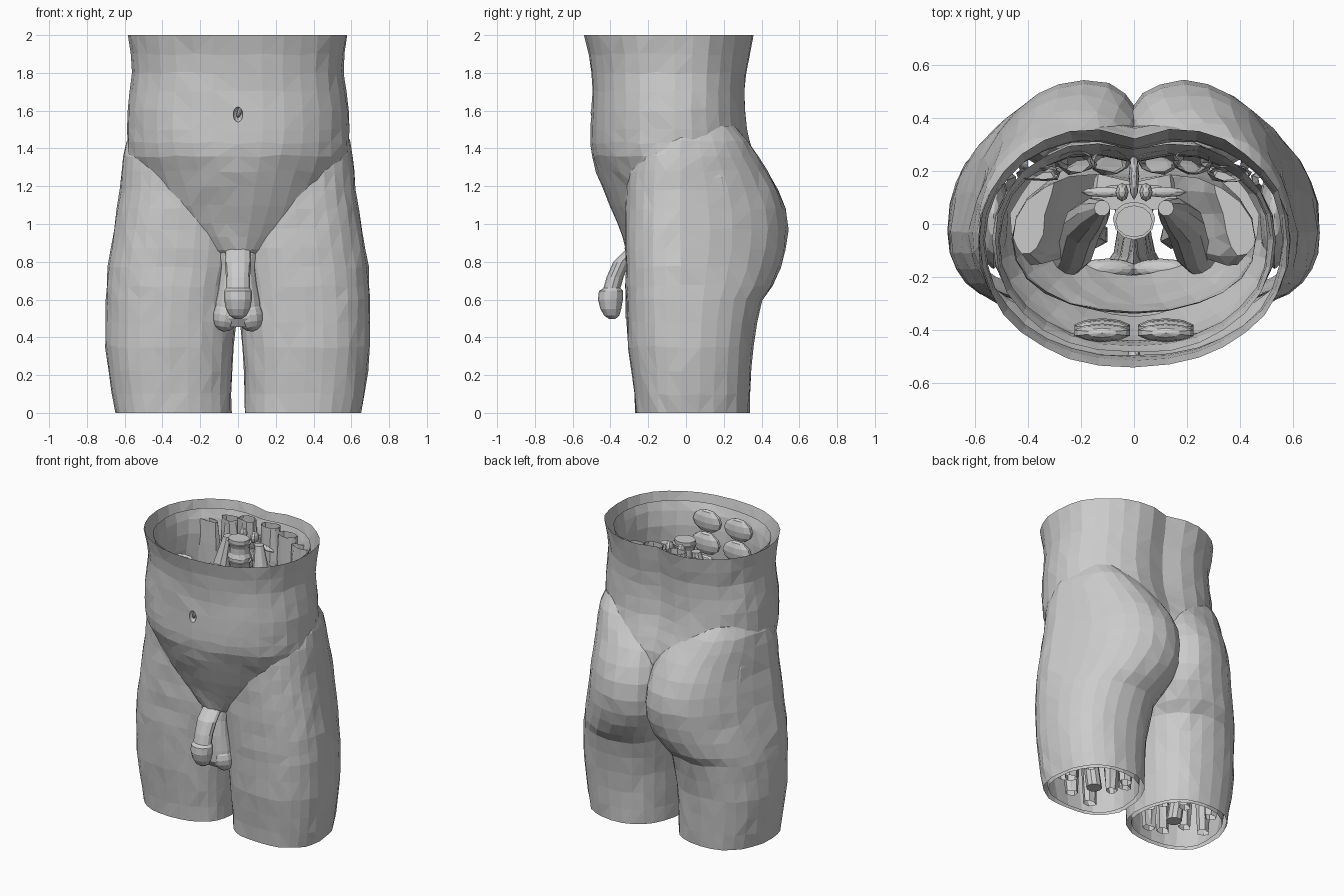
import bpy, bmesh, math, random
from mathutils import Matrix

if "Cube" in bpy.data.objects:
    bpy.data.objects.remove(bpy.data.objects["Cube"])

random.seed(4)


def ring(z, x0, x1, yf, yb, ym=0.0, n=24, p=2.3, skew=0.0, furrow=0.0):
    """Closed cross-section with separate front and back depth."""
    pts = []
    cx, rx = (x0 + x1) / 2, (x1 - x0) / 2
    for i in range(n):
        a = 2 * math.pi * i / n
        c, s = math.cos(a), math.sin(a)
        u = math.copysign(abs(c) ** (2 / p), c)
        t = math.copysign(abs(s) ** (2 / p), s)
        x = cx + rx * u - (skew * t if t > 0 else 0)
        y = ym + t * ((yb - ym) if t > 0 else (ym - yf))
        if t > 0:
            y -= furrow * math.exp(-(x / 0.13) ** 2) * t
        pts.append((x, y, z))
    return pts


def loft(name, rings, side=1, caps=True, jitter=0.0):
    bm = bmesh.new()
    rows = []
    for k, r in enumerate(rings):
        dz = jitter * 2 if 0 < k < len(rings) - 1 else 0
        rows.append([bm.verts.new((side * x + random.uniform(-jitter, jitter),
                                   y + random.uniform(-jitter, jitter),
                                   z + random.uniform(-dz, dz))) for x, y, z in r])
    n = len(rows[0])
    for a, b in zip(rows, rows[1:]):
        for i in range(n):
            j = (i + 1) % n
            bm.faces.new((a[i], a[j], b[j], b[i]))
    if caps:
        bm.faces.new(rows[0])
        bm.faces.new(rows[-1])
    bmesh.ops.recalc_face_normals(bm, faces=bm.faces)
    if jitter:
        bmesh.ops.triangulate(bm, faces=[f for f in bm.faces if len(f.verts) == 4])
    return finish(name, bm)


def finish(name, bm):
    me = bpy.data.meshes.new(name)
    bm.to_mesh(me)
    bm.free()
    ob = bpy.data.objects.new(name, me)
    bpy.context.collection.objects.link(ob)
    return ob


def blob(name, loc, size, rot=0.0, u=12, v=8):
    bm = bmesh.new()
    bmesh.ops.create_uvsphere(bm, u_segments=u, v_segments=v, radius=1)
    bmesh.ops.transform(bm, verts=bm.verts, matrix=Matrix.Translation(loc)
                        @ Matrix.Rotation(rot, 4, 'Y') @ Matrix.Diagonal((*size, 1)))
    return finish(name, bm)


def boolean(target, other, op):
    m = target.modifiers.new(op, 'BOOLEAN')
    m.operation, m.solver, m.object = op, 'EXACT', other
    bpy.context.view_layer.objects.active = target
    bpy.ops.object.modifier_apply(modifier=m.name)
    bpy.data.objects.remove(other)


# Skin of the trunk: z, half width, front, back, squareness
TRUNK = [(2.0, .58, -.54, .385, 2.2), (1.9, .567, -.515, .365, 2.2), (1.8, .56, -.50, .345, 2.2),
         (1.7, .572, -.497, .338, 2.2), (1.6, .588, -.50, .338, 2.2), (1.5, .588, -.503, .35, 2.2),
         (1.43, .588, -.506, .37, 2.15), (1.36, .588, -.498, .395, 2.05), (1.28, .57, -.475, .42, 1.9),
         (1.2, .54, -.445, .43, 1.8), (1.1, .49, -.405, .42, 1.75), (1.0, .42, -.362, .38, 1.75),
         (.93, .33, -.337, .27, 1.8), (.86, .2, -.315, .1, 2), (.8, .09, -.28, .05, 2)]
skin = loft("skin", [ring(z, -w, w, f, b, -.06, 32, p, 0, .06) for z, w, f, b, p in TRUNK], jitter=.0035)

# Hips and thighs: z, inner x, outer x, front, back, backward lean to the cleft
LEG = [(0, .035, .65, -.268, .335, 0), (.1, .033, .67, -.275, .34, 0), (.22, .028, .687, -.29, .346, 0),
       (.35, .02, .70, -.305, .355, 0), (.48, .012, .70, -.312, .375, .01), (.6, .008, .70, -.317, .402, .03),
       (.67, .003, .697, -.32, .455, .07), (.77, -.02, .69, -.32, .50, .11), (.87, -.025, .675, -.322, .528, .13),
       (.97, -.025, .658, -.322, .54, .13), (1.08, -.025, .64, -.322, .525, .12),
       (1.18, -.02, .625, -.32, .487, .10), (1.28, -.01, .617, -.316, .43, .08),
       (1.36, .02, .607, -.30, .38, .05), (1.44, .07, .59, -.2, .33, .03), (1.52, .16, .54, -.06, .26, 0)]
for s in (1, -1):
    leg = loft("leg", [ring(z, a, b, f, k, -.03, 28, 2.3, sk) for z, a, b, f, k, sk in LEG], s, jitter=.0035)
    boolean(skin, leg, 'UNION')

# Navel hollow, then open the waist and leg cuts
boolean(skin, blob("navel_cutter", (0, -.505, 1.58), (.026, .04, .04)), 'DIFFERENCE')
bm = bmesh.new()
bm.from_mesh(skin.data)
cut = [f for f in bm.faces if all(v.co.z < .001 for v in f.verts) or all(v.co.z > 1.999 for v in f.verts)]
bmesh.ops.delete(bm, geom=cut, context='FACES')
bm.to_mesh(skin.data)
bm.free()
blob("navel_fold", (.006, -.485, 1.59), (.012, .02, .03), .3, 8, 6)

# External genital anatomy
SHAFT = [(.87, -.275, .065, .04), (.8, -.34, .07, .045), (.72, -.375, .064, .045), (.66, -.392, .064, .045),
         (.645, -.397, .073, .064), (.6, -.4, .074, .066), (.55, -.398, .064, .055), (.515, -.393, .045, .04),
         (.497, -.39, .018, .016)]
loft("shaft", [ring(z, -r, r, y - d, y + d, y, 12, 2) for z, y, r, d in SHAFT])
SAC = [(.87, .11, .05), (.78, .09, .06), (.68, .1, .075), (.58, .12, .08), (.5, .125, .08), (.455, .09, .05)]
loft("scrotum", [ring(z, -w, w, -.24 - d, -.24 + d, -.24, 16, 2.2) for z, w, d in SAC])
for s in (1, -1):
    blob("scrotum_lobe", (s * .065, -.245, .515), (.07, .075, .085), s * -.15)

# Muscle wall lining the belly
o = .055
loft("abdominal_wall", [ring(min(z, 1.96), -w + o, w - o, f + o, b - o, -.06, 28, p, 0, .05)
                        for z, w, f, b, p in TRUNK[:11]], caps=False, jitter=.003)
loft("inner_lining", [ring(z, -w + .13, w - .13, f + .17, b - .13, -.06, 24, p, 0, .05)
                      for z, w, f, b, p in TRUNK[4:12]], caps=False, jitter=.004)

# Lining of the thighs
for s in (1, -1):
    loft("thigh_lining", [ring(z, a + .03, b - .03, f + .03, k - .03, -.03, 20, 2.3, sk)
                          for z, a, b, f, k, sk in LEG[:9]], s, caps=False, jitter=.003)

# Spine
for i in range(5):
    z = 1.36 + i * .125
    loft("vertebra", [ring(z + h, -r, r, .02 - r, .02 + r * .8, .02, 12, 2)
                      for h, r in ((-.05, .08), (-.02, .068), (.02, .068), (.05, .08))])
    loft("disc", [ring(z + h, -.07, .07, -.05, .07, .01, 12, 2) for h in (.05, .075)])
    blob("spinous_process", (0, .18, z - .02), (.02, .09, .04), 0, 8, 6)
    for s in (1, -1):
        blob("transverse_process", (s * .11, .12, z), (.09, .02, .018), s * .15, 8, 6)
        blob("facet_joint", (s * .045, .12, z + .05), (.025, .035, .04), 0, 8, 6)

# Sacrum
loft("sacrum", [ring(z, -w, w, y - .05, y + .05, y, 12, 2.4)
                for z, w, y in ((1.31, .16, .1), (1.2, .15, .17), (1.08, .1, .22), (.95, .05, .2), (.87, .02, .14))])

# Pelvic bones, muscles and thigh bones on both sides
for s in (1, -1):
    WING = [(1.42, .34, .47, -.12, .2), (1.33, .3, .44, -.16, .22), (1.22, .23, .36, -.14, .22),
            (1.1, .18, .28, -.1, .2), (1.0, .17, .29, -.12, .1), (.88, .16, .26, -.08, .08), (.76, .14, .2, -.02, .1)]
    loft("hip_bone", [ring(z, a, b, f, k, .04, 14, 2.2, .08) for z, a, b, f, k in WING], s, jitter=.005)
    blob("pubic_branch", (s * .1, -.17, .95), (.12, .04, .05), s * -.25)
    loft("loin_muscle", [ring(z, x - r, x + r, y - r, y + r, y, 10, 2) for z, x, y, r in
                         ((1.9, .12, .06, .03), (1.7, .15, .04, .06), (1.45, .19, 0, .075),
                          (1.2, .22, -.1, .07), (1.0, .27, -.17, .05), (.8, .3, -.05, .03))], s)
    for k, (x, y, w, d) in enumerate(((.09, .235, .075, .045), (.22, .235, .075, .045), (.36, .19, .08, .03))):
        loft("back_muscle", [ring(z, x - w * q, x + w * q, y - d * q, y + d * q, y, 10, 2)
                             for z, q in ((1.96 - .03 * k, .9), (1.75, 1), (1.5, .95), (1.25, .5))],
             s, caps=False, jitter=.008)
    for z, y in ((1.87, -.41), (1.72, -.395), (1.56, -.39), (1.4, -.395)):
        blob("belly_muscle", (s * .12, y, z), (.11, .035, .078), 0, 10, 6)
    loft("thigh_bone", [ring(z, x - r, x + r, -r, r, 0, 10, 2) for z, x, r in
                        ((.03, .33, .05), (.4, .39, .045), (.75, .44, .055), (.9, .46, .06), (.98, .44, .03))], s)
    blob("thigh_bone_head", (s * .29, 0, .97), (.075, .075, .075))
    blob("thigh_bone_neck", (s * .38, 0, .93), (.1, .045, .045), s * .6)
    for i in range(9):
        a = 2 * math.pi * i / 9
        x, y, low = .345 + .2 * math.cos(a), .03 + .2 * math.sin(a), .01 + .04 * (i % 3)
        loft("thigh_muscle", [ring(z, x - .06 * q, x + .06 * q, y - .05 * q, y + .05 * q, y, 7, 2)
                              for z, q in ((low, .7), (.3, 1), (.55, 1), (.85, .4))], s, caps=False, jitter=.008)
    blob("buttock_muscle", (s * .27, .33, 1.0), (.2, .12, .27))
    blob("hip_muscle", (s * .53, .03, 1.15), (.06, .2, .25))
